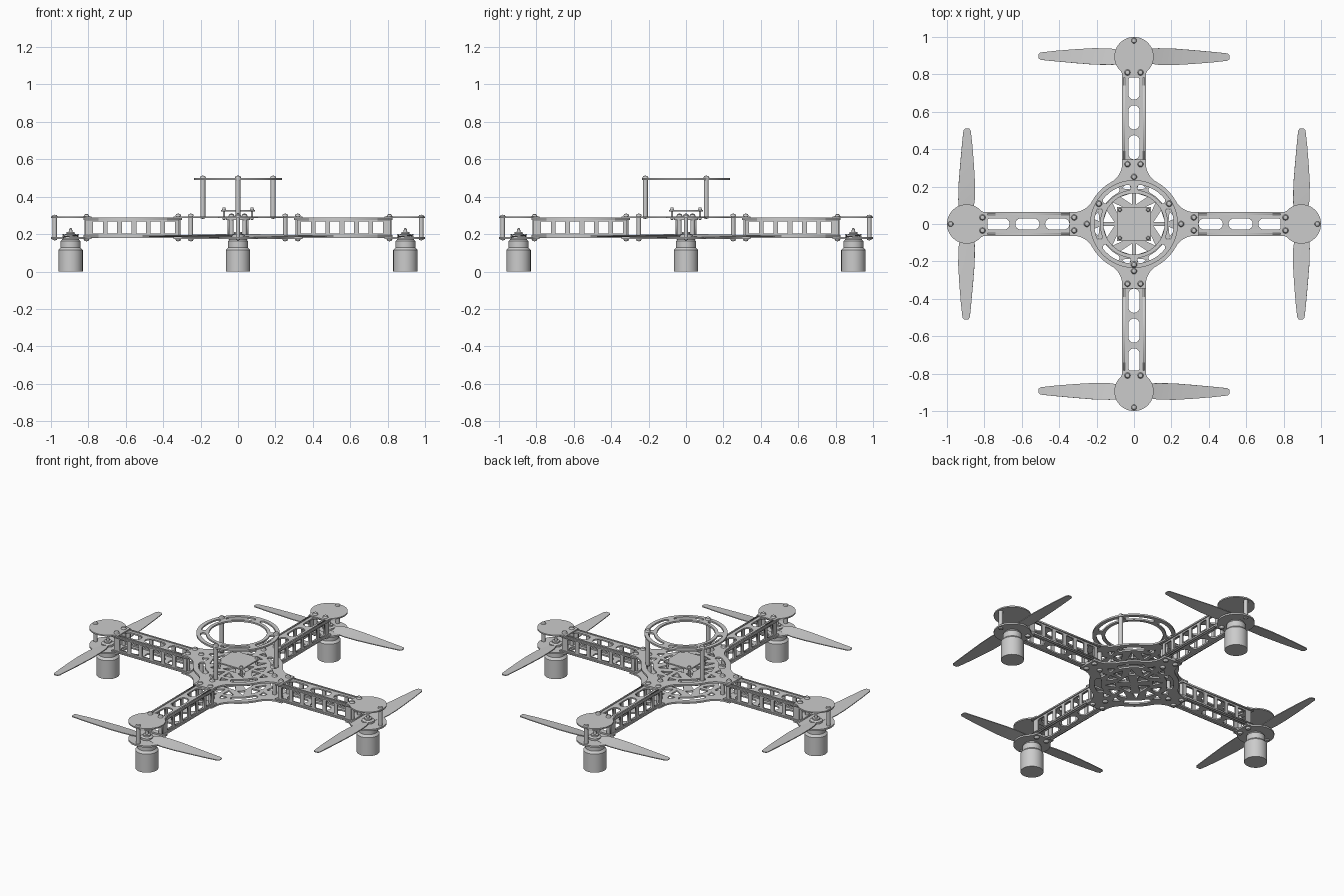
import bpy, bmesh, math
from math import sin, cos, pi, radians
from mathutils import Matrix

cube = bpy.data.objects.get("Cube")
if cube:
    bpy.data.objects.remove(cube, do_unlink=True)

grey = bpy.data.materials.new("frame grey")
grey.use_nodes = True
grey.diffuse_color = (0.6, 0.6, 0.6, 1)
grey.node_tree.nodes["Principled BSDF"].inputs["Base Color"].default_value = (0.6, 0.6, 0.6, 1)

MOTOR = 0.895      # distance of each motor from the centre
ARM_W = 0.063      # half width of an arm


def add(name, bm, smooth=False):
    me = bpy.data.meshes.new(name)
    bmesh.ops.recalc_face_normals(bm, faces=bm.faces)
    bm.to_mesh(me)
    bm.free()
    me.materials.append(grey)
    ob = bpy.data.objects.new(name, me)
    bpy.context.collection.objects.link(ob)
    if smooth:
        bpy.ops.object.select_all(action='DESELECT')
        ob.select_set(True)
        bpy.context.view_layer.objects.active = ob
        bpy.ops.object.shade_smooth_by_angle(angle=radians(35))
    return ob


def plate(name, loops, z0, z1, matrix=None):
    """Flat sheet: the first loop is the outline, the others are holes."""
    cu = bpy.data.curves.new(name, 'CURVE')
    cu.dimensions, cu.fill_mode = '2D', 'BOTH'
    cu.extrude = (z1 - z0) / 2
    for loop in loops:
        sp = cu.splines.new('POLY')
        sp.points.add(len(loop) - 1)
        for p, (x, y) in zip(sp.points, loop):
            p.co = (x, y, 0, 1)
        sp.use_cyclic_u = True
    tmp = bpy.data.objects.new(name, cu)
    bpy.context.collection.objects.link(tmp)
    dg = bpy.context.evaluated_depsgraph_get()
    me = bpy.data.meshes.new_from_object(tmp.evaluated_get(dg))
    bpy.data.objects.remove(tmp, do_unlink=True)
    bm = bmesh.new()
    bm.from_mesh(me)
    bpy.data.meshes.remove(me)
    bmesh.ops.remove_doubles(bm, verts=bm.verts, dist=1e-5)
    bm.transform(Matrix.Translation((0, 0, (z0 + z1) / 2)))
    if matrix:
        bm.transform(matrix)
    return add(name, bm)


def lathe(name, profile, steps=32):
    bm = bmesh.new()
    vs = [bm.verts.new((r, 0, z)) for r, z in profile]
    es = [bm.edges.new(p) for p in zip(vs, vs[1:])]
    bmesh.ops.spin(bm, geom=vs + es, cent=(0, 0, 0), axis=(0, 0, 1), angle=2 * pi, steps=steps)
    bmesh.ops.remove_doubles(bm, verts=bm.verts, dist=1e-5)
    return add(name, bm, True)


def post(name, x, y, z0, z1, r=0.012):
    """Spacer with a domed bolt head at each end."""
    h = r + 0.004
    ob = lathe(name, [(0, z0 - 0.014), (h * 0.7, z0 - 0.011), (h, z0), (r, z0), (r, z1),
                      (h, z1), (h * 0.7, z1 + 0.011), (0, z1 + 0.014)], 12)
    ob.location = (x, y, 0)
    return ob


def arc(r, a0, a1, n, cx=0, cy=0):
    return [(cx + r * cos(a0 + (a1 - a0) * i / n), cy + r * sin(a0 + (a1 - a0) * i / n))
            for i in range(n + 1)]


def rect(x0, x1, y0, y1):
    return [(x0, y0), (x1, y0), (x1, y1), (x0, y1)]


def turn(pts, a, dx=0):
    return [(x * cos(a) - y * sin(a) + dx, x * sin(a) + y * cos(a)) for x, y in pts]


def arc_slot(r, w, mid, half):
    """Curved slot with round ends."""
    a, b = mid - half, mid + half
    return (arc(r + w, a, b, 12) + arc(w, b, b + pi, 6, r * cos(b), r * sin(b))[1:-1]
            + arc(r - w, b, a, 12) + arc(w, a + pi, a + 2 * pi, 6, r * cos(a), r * sin(a))[1:-1])


def flare(radius, u, end):
    """Neck running out along +x, blended into a disc by concave fillets."""
    f = (u * u + ARM_W ** 2 - radius ** 2) / (2 * (radius - ARM_W))
    a = math.atan2(ARM_W + f, u)
    upper = arc(f, -pi / 2, a - pi, 8, u, ARM_W + f)
    lower = [(x, -y) for x, y in reversed(upper)]
    return lower + [(end, -ARM_W), (end, ARM_W)] + upper, a


# Centre plates: four flared necks joined by arcs, with truss cut-outs
neck, angle = flare(0.255, 0.325, 0.345)
outline, holes = [], []
for k in range(4):
    q = k * pi / 2
    outline += turn(neck, q) + arc(0.255, q + angle, q + pi / 2 - angle, 8)[1:-1]
    holes.append(arc_slot(0.205, 0.018, q + pi / 4, 0.3))
    holes.append(turn([(0.03, 0), (0.085, -0.045), (0.085, 0.045)], q))
    for s in (-1, 1):
        holes.append(turn([(0.105, s * 0.012), (0.165, s * 0.012), (0.145, s * 0.072)], q))
        holes.append(turn([(0.185, s * 0.015), (0.225, s * 0.03), (0.19, s * 0.065)], q))
    holes.append(turn([(0.105, -0.022), (0.165, 0), (0.105, 0.022)], q + pi / 4))
plate("centre_plate_bottom", [outline] + holes, 0.175, 0.185)
plate("centre_plate_top", [outline] + holes, 0.285, 0.295)

# Raised ring on three posts
ring = [arc(0.235, 0, 2 * pi, 64)[:-1], arc(0.163, 0, 2 * pi, 64)[:-1]]
ring += [arc_slot(0.197, 0.015, k * pi / 3, 0.36) for k in range(6)]
plate("top_ring", ring, 0.489, 0.499)
for k in range(3):
    a = -pi / 2 + k * 2 * pi / 3
    post("ring_post", 0.217 * cos(a), 0.217 * sin(a), 0.295, 0.499, 0.013)

# Control board on four short spacers
plate("control_board", [rect(-0.09, 0.09, -0.09, 0.09)], 0.322, 0.33)
for x in (-0.075, 0.075):
    for y in (-0.075, 0.075):
        post("board_spacer", x, y, 0.288, 0.33, 0.006)

# One arm along +x, later copied around the centre
parts = []
slots = []
for x in (0.41, 0.57, 0.73):
    slots.append(arc(0.03, -pi / 2, pi / 2, 8, x + 0.035) + arc(0.03, pi / 2, 1.5 * pi, 8, x - 0.035))
strip = [rect(0.30, 0.825, -ARM_W, ARM_W)] + slots
parts.append(plate("arm_strip_bottom", strip, 0.185, 0.194))
parts.append(plate("arm_strip_top", strip, 0.276, 0.285))

# Side walls with a row of windows, drawn flat and stood upright
windows = [rect(x, x + 0.052, 0.203, 0.267) for x in (0.338 + 0.077 * i for i in range(6))]
for side in (-1, 1):
    stand = Matrix.Translation((0, side * 0.052, 0)) @ Matrix.Rotation(pi / 2, 4, 'X')
    parts.append(plate("arm_side_wall", [rect(0.315, 0.815, 0.18, 0.29)] + windows,
                       -0.004, 0.004, stand))

# Motor discs with necks reaching back over the arm
tip, angle = flare(0.105, 0.1, 0.112)
disc = turn(tip + arc(0.105, angle, 2 * pi - angle, 40)[1:-1], pi, MOTOR)
parts.append(plate("motor_disc_bottom", [disc], 0.175, 0.185))
parts.append(plate("motor_disc_top", [disc], 0.285, 0.293))

# Bolted spacers
for side in (-1, 1):
    parts.append(post("arm_outer_spacer", 0.81, side * 0.035, 0.175, 0.294))
    parts.append(post("arm_inner_spacer", 0.32, side * 0.035, 0.175, 0.296))
parts.append(post("centre_spacer", 0.252, 0, 0.175, 0.296))
parts.append(post("tip_spacer", 0.98, 0, 0.18, 0.29))

# Motor hanging below the disc, and propeller hub above it
motor = lathe("motor", [(0, 0), (0.065, 0), (0.065, 0.115), (0.053, 0.128), (0.053, 0.163),
                        (0.045, 0.17), (0.045, 0.176), (0, 0.176)])
hub = lathe("propeller_hub", [(0, 0.18), (0.036, 0.185), (0.036, 0.197), (0.022, 0.202), (0.022, 0.21),
                              (0.01, 0.212), (0.008, 0.228), (0, 0.234)], 20)
for ob in (motor, hub):
    ob.location.x = MOTOR
    parts.append(ob)

# Two twisted blades: (distance, leading edge, trailing edge, slope)
sections = [(0.02, 0.018, -0.018, 0.2), (0.07, 0.04, -0.035, 0.2), (0.13, 0.044, -0.044, 0.16),
            (0.22, 0.042, -0.045, 0.12), (0.32, 0.034, -0.039, 0.09), (0.42, 0.025, -0.031, 0.06),
            (0.50, 0.017, -0.022, 0.04), (0.51, 0.009, -0.014, 0.04)]
for s in (-1, 1):
    bm = bmesh.new()
    rows = [[bm.verts.new((-s * y, s * d, 0.192 + y * slope)) for y in (lead, (lead + trail) / 2, trail)]
            for d, lead, trail, slope in sections]
    for a, b in zip(rows, rows[1:]):
        for i in range(2):
            bm.faces.new((a[i], a[i + 1], b[i + 1], b[i]))
    bmesh.ops.recalc_face_normals(bm, faces=bm.faces)
    bmesh.ops.solidify(bm, geom=bm.faces[:], thickness=0.005)
    blade = add("propeller_blade", bm, True)
    blade.location.x = MOTOR
    parts.append(blade)

# Copy the arm to the other three sides
for k in range(1, 4):
    q = Matrix.Rotation(k * pi / 2, 4, 'Z')
    for ob in parts:
        dup = ob.copy()
        dup.matrix_world = q @ Matrix.Translation(ob.location)
        bpy.context.collection.objects.link(dup)
